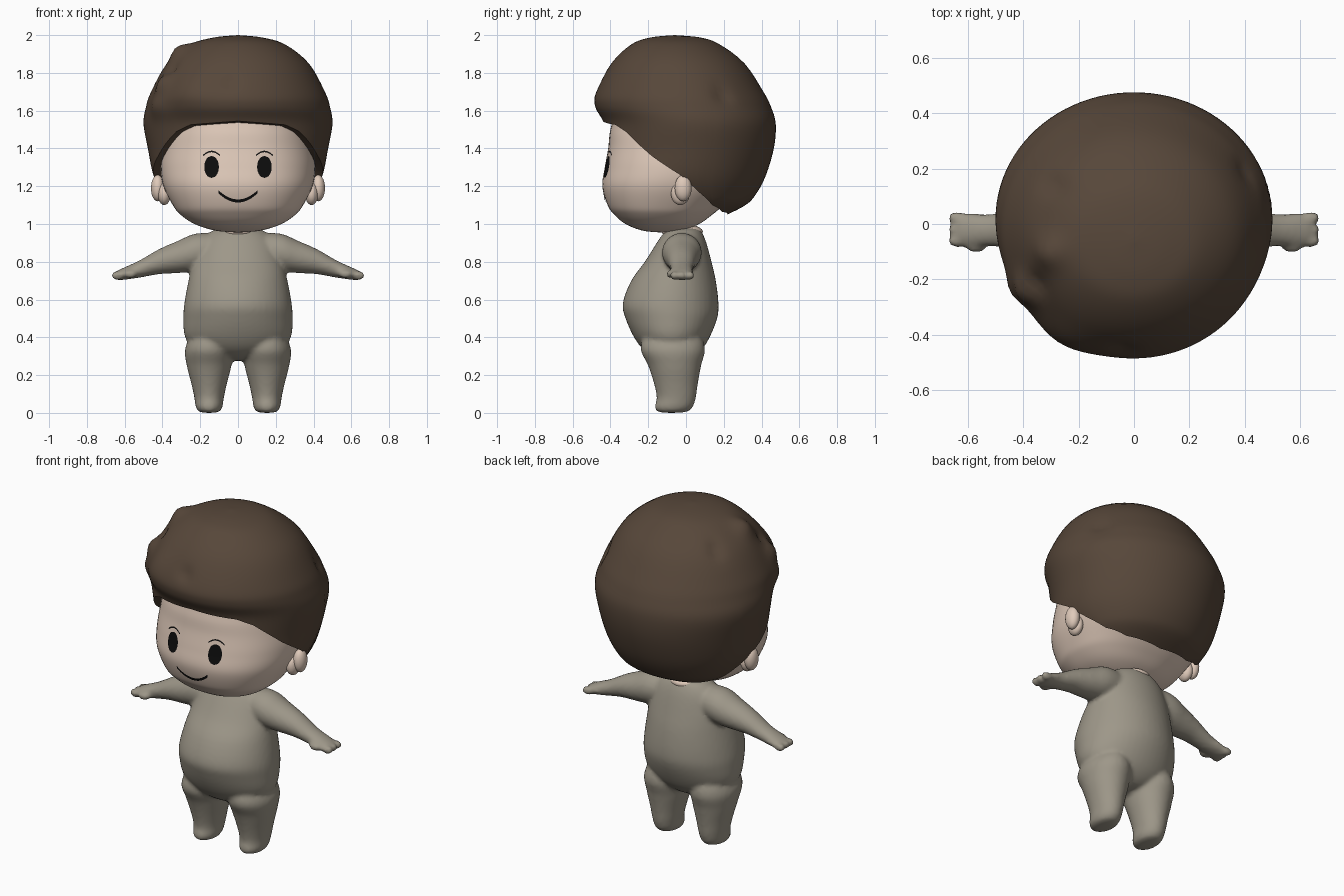
import bpy, bmesh
from math import sin, cos, pi, radians, exp, sqrt
from mathutils import Vector, Matrix

cube = bpy.data.objects.get("Cube")
if cube:
    bpy.data.objects.remove(cube)


def material(name, *rgb):
    m = bpy.data.materials.new(name)
    m.use_nodes = True
    m.diffuse_color = (*rgb, 1)
    m.node_tree.nodes["Principled BSDF"].inputs["Base Color"].default_value = (*rgb, 1)
    return m


HAIR = material("hair brown", 0.095, 0.063, 0.042)
SKIN = material("skin", 0.74, 0.59, 0.49)
SHIRT = material("shirt grey", 0.34, 0.31, 0.25)
BLUE = material("cloth blue", 0.20, 0.28, 0.33)
SHOE = material("shoe yellow", 0.61, 0.48, 0.14)
BLACK = material("black", 0.004, 0.004, 0.004)


def spline(table, t):
    """Smooth interpolation between the rows of a profile table."""
    last = len(table) - 1
    i = min(int(t), last - 1)
    f = t - i
    rows = [table[min(max(i + k, 0), last)] for k in (-1, 0, 1, 2)]
    return [b + f * ((c - a) / 2 + f * (a - 2.5 * b + 2 * c - d / 2
            + f * (1.5 * (b - c) + (d - a) / 2))) for a, b, c, d in zip(*rows)]


def find(table, z):
    """Profile parameter at height z, for tables running downwards."""
    lo, hi = 0, len(table) - 1
    for _ in range(30):
        mid = (lo + hi) / 2
        lo, hi = (mid, hi) if spline(table, mid)[0] > z else (lo, mid)
    return lo


def ring(row, a, n=2.0, cx=0.0):
    """Point on a (super)ellipse section: height, half width, front y, back y."""
    z, w, f, b = row
    s, c = sin(a), cos(a)
    s, c = [abs(k) ** (2 / n) * (1 if k > 0 else -1) for k in (s, c)]
    return Vector((cx + max(w, 0) * s, (f + b) / 2 - (b - f) / 2 * c, z))


def surface(bm, point, seg, rows):
    """Closed surface from point(angle, v), with v running from 0 to 1."""
    grid = [[bm.verts.new(point(2 * pi * i / seg, j / rows)) for i in range(seg)]
            for j in range(rows + 1)]
    for j in range(rows):
        for i in range(seg):
            k = (i + 1) % seg
            bm.faces.new((grid[j][i], grid[j][k], grid[j + 1][k], grid[j + 1][i]))
    bmesh.ops.remove_doubles(bm, verts=[v for r in grid for v in r], dist=0.0004)


def loft(bm, table, n=2.0, cx=0.0, seg=48, rows=40):
    surface(bm, lambda a, v: ring(spline(table, v * (len(table) - 1)), a, n, cx), seg, rows)


def ball(bm, loc, scale):
    m = Matrix.Translation(loc) @ Matrix.Diagonal((*scale, 1))
    bmesh.ops.create_icosphere(bm, subdivisions=3, radius=1, matrix=m)


def finish(name, bm, *mats, closed=True):
    if closed:
        bmesh.ops.recalc_face_normals(bm, faces=bm.faces[:])
    mesh = bpy.data.meshes.new(name)
    bm.to_mesh(mesh)
    bm.free()
    ob = bpy.data.objects.new(name, mesh)
    bpy.context.collection.objects.link(ob)
    for m in mats:
        mesh.materials.append(m)
    bpy.ops.object.select_all(action="DESELECT")
    ob.select_set(True)
    bpy.context.view_layer.objects.active = ob
    bpy.ops.object.shade_smooth_by_angle(angle=radians(50))
    return ob


# Head
FACE_N = 2.3
FACE = [(1.75, 0, -.02, -.02), (1.73, .15, -.2, .15), (1.6, .35, -.36, .35),
        (1.5, .38, -.4, .38), (1.4, .4, -.412, .38), (1.3, .41, -.43, .37),
        (1.2, .395, -.443, .31), (1.1, .345, -.415, .2), (1.05, .305, -.38, .14),
        (1, .23, -.32, .07), (.965, .12, -.23, -.02), (.955, 0, -.13, -.13)]
bm = bmesh.new()
loft(bm, FACE, FACE_N, seg=72, rows=66)
finish("head", bm, SKIN)

# Ears and neck
for side, label in ((1, "left"), (-1, "right")):
    bm = bmesh.new()
    ball(bm, (side * .425, -.015, 1.19), (.036, .045, .07))
    ball(bm, (side * .39, -.03, 1.16), (.035, .05, .06))
    finish(label + "_ear", bm, SKIN)
bm = bmesh.new()
ball(bm, (0, -.02, .96), (.1, .11, .04))
finish("neck", bm, SKIN)

# Hair: dome that ends on a hairline varying with direction
DOME = [(2, 0, -.06, -.06), (1.987, .13, -.19, .08), (1.95, .25, -.29, .18),
        (1.85, .375, -.395, .31), (1.7, .46, -.475, .41), (1.62, .487, -.48, .45),
        (1.53, .5, -.435, .475), (1.4, .477, -.43, .465), (1.25, .445, -.42, .42),
        (1.15, .385, -.3, .365), (1.1, .335, -.2, .315), (1.05, .25, -.05, .22)]
LINE = [(0, 1.545), (30, 1.525), (41, 1.49), (64, 1.36), (88, 1.25),
        (97, 1.17), (108, 1.1), (130, 1.065), (181, 1.05)]
# Tufts and creases: place, push, size
BUMPS = [((-.3, -.1, 1.9), .035, .06), ((-.42, -.25, 1.75), .05, .06),
         ((-.45, -.25, 1.62), .025, .06), ((-.25, -.4, 1.7), .025, .12),
         ((-.04, -.47, 1.76), -.02, .04), ((-.29, .14, 1.86), -.025, .04),
         ((.42, .2, 1.69), -.02, .05), ((-.36, -.22, 1.83), -.02, .04)]
CORE = Vector((0, 0, 1.47))


def hairline(a):
    d = abs((a * 180 / pi + 180) % 360 - 180)
    for (d0, z0), (d1, z1) in zip(LINE, LINE[1:]):
        if d0 <= d < d1:
            return z0 + (z1 - z0) * (d - d0) / (d1 - d0)


ends = {}


def hair_point(a, v):
    if v == 1:
        return CORE
    if a not in ends:
        ends[a] = find(DOME, hairline(a))
    p = ring(spline(DOME, ends[a] * min(v * 41 / 40, 1)), a)
    push = sum(k * exp(-(p - Vector(c)).length_squared / s ** 2) for c, k, s in BUMPS)
    return p + (p - CORE).normalized() * push


bm = bmesh.new()
surface(bm, hair_point, 96, 41)
finish("hair", bm, HAIR)


# Painted face details laid on the head
def on_face(x, z):
    _, w, f, b = spline(FACE, find(FACE, z))
    depth = (1 - (abs(x) / w) ** FACE_N) ** (1 / FACE_N)
    return (x, (f + b) / 2 - (b - f) / 2 * depth - .005, z)


def strip(name, pair, steps=20):
    """Thin plate between two edges; pair(s) gives both edge points."""
    bm = bmesh.new()
    rows = [[bm.verts.new(on_face(*p)) for p in pair(2 * i / steps - 1)]
            for i in range(steps + 1)]
    for (a, b), (c, d) in zip(rows, rows[1:]):
        bm.faces.new((a, b, d, c))
    finish(name, bm, BLACK, closed=False)


def arc(cx, z, half, rise, thick):
    return lambda s: [(cx + half * s, z + rise * s * s + k * thick) for k in (1, -1)]


def oval(cx, z, w, h):
    return lambda s: [(cx + k * (w * sqrt(max(1 - s * s, 0)) + .0005), z + h * s)
                      for k in (-1, 1)]


strip("mouth", arc(0, 1.122, .102, .047, .008))
for side, label in ((1, "left"), (-1, "right")):
    strip(label + "_eye", oval(side * .14, 1.302, .038, .058))
    strip(label + "_eyebrow", arc(side * .14, 1.384, .045, -.022, .004))

# Body: torso, legs, arms and hands fused into one skin
TORSO = [(.985, 0, -.01, -.01), (.975, .1, -.08, .065), (.955, .15, -.115, .085),
         (.9, .2, -.155, .108), (.8, .238, -.218, .135), (.7, .262, -.29, .158),
         (.58, .284, -.335, .172), (.5, .289, -.32, .165), (.4, .28, -.275, .125),
         (.33, .22, -.22, .08), (.285, .1, -.14, .02), (.275, 0, -.06, -.06)]
LEG = [(.44, 0, -.08, -.08), (.42, .08, -.2, .06), (.34, .127, -.24, .1),
       (.25, .118, -.2, .08), (.15, .093, -.168, .062), (.08, .078, -.155, .052),
       (.03, .07, -.165, .035), (.005, .05, -.145, 0), (0, 0, -.08, -.08)]
# Arm rows: x, height, half depth, half height
ARM = [(.08, .86, 0, 0), (.1, .86, .08, .08), (.22, .85, .105, .1), (.32, .825, .09, .085),
       (.42, .8, .072, .066), (.52, .762, .058, .046), (.6, .738, .06, .033),
       (.64, .727, .05, .024), (.65, .725, 0, 0)]


def arm_point(side):
    def point(a, v):
        x, z, ry, rz = spline(ARM, v * (len(ARM) - 1))
        return (side * x, -.022 + max(ry, 0) * cos(a), z + max(rz, 0) * sin(a))
    return point


bm = bmesh.new()
loft(bm, TORSO)
for side in (1, -1):
    loft(bm, LEG, cx=side * .153)
    surface(bm, arm_point(side), 32, 32)
    for y in (-.062, -.02, .022):
        ball(bm, (side * .637, y, .727), (.036, .023, .023))
    ball(bm, (side * .57, -.078, .735), (.04, .026, .022))
body = finish("body", bm)
remesh = body.modifiers.new("fuse", "REMESH")
remesh.mode = "VOXEL"
remesh.voxel_size = .012
soften = body.modifiers.new("soften", "SMOOTH")
soften.iterations = 4
for mod in ("fuse", "soften"):
    bpy.ops.object.modifier_apply(modifier=mod)

# Clothing seams: cut along planes, then colour by region
bm = bmesh.new()
bm.from_mesh(body.data)
seams = [((0, 0, .445), (0, 0, 1)), ((0, 0, .085), (0, 0, 1))]
for side in (1, -1):
    seams += [((side * .4475, 0, 0), (side, 0, .25)), ((side * .52, 0, 0), (side, 0, .15))]
for co, no in seams:
    bmesh.ops.bisect_plane(bm, geom=bm.verts[:] + bm.edges[:] + bm.faces[:],
                           plane_co=co, plane_no=no)
for face in bm.faces:
    c = face.calc_center_median()
    x = abs(c.x)
    if c.z < .445:
        face.material_index = 2 if c.z < .085 else 1
    elif x + .15 * c.z > .52:
        face.material_index = 3
    else:
        face.material_index = 1 if x + .25 * c.z > .4475 else 0
    face.smooth = True
bm.to_mesh(body.data)
bm.free()
body.data.materials.clear()
for m in (SHIRT, BLUE, SHOE, SKIN):
    body.data.materials.append(m)
